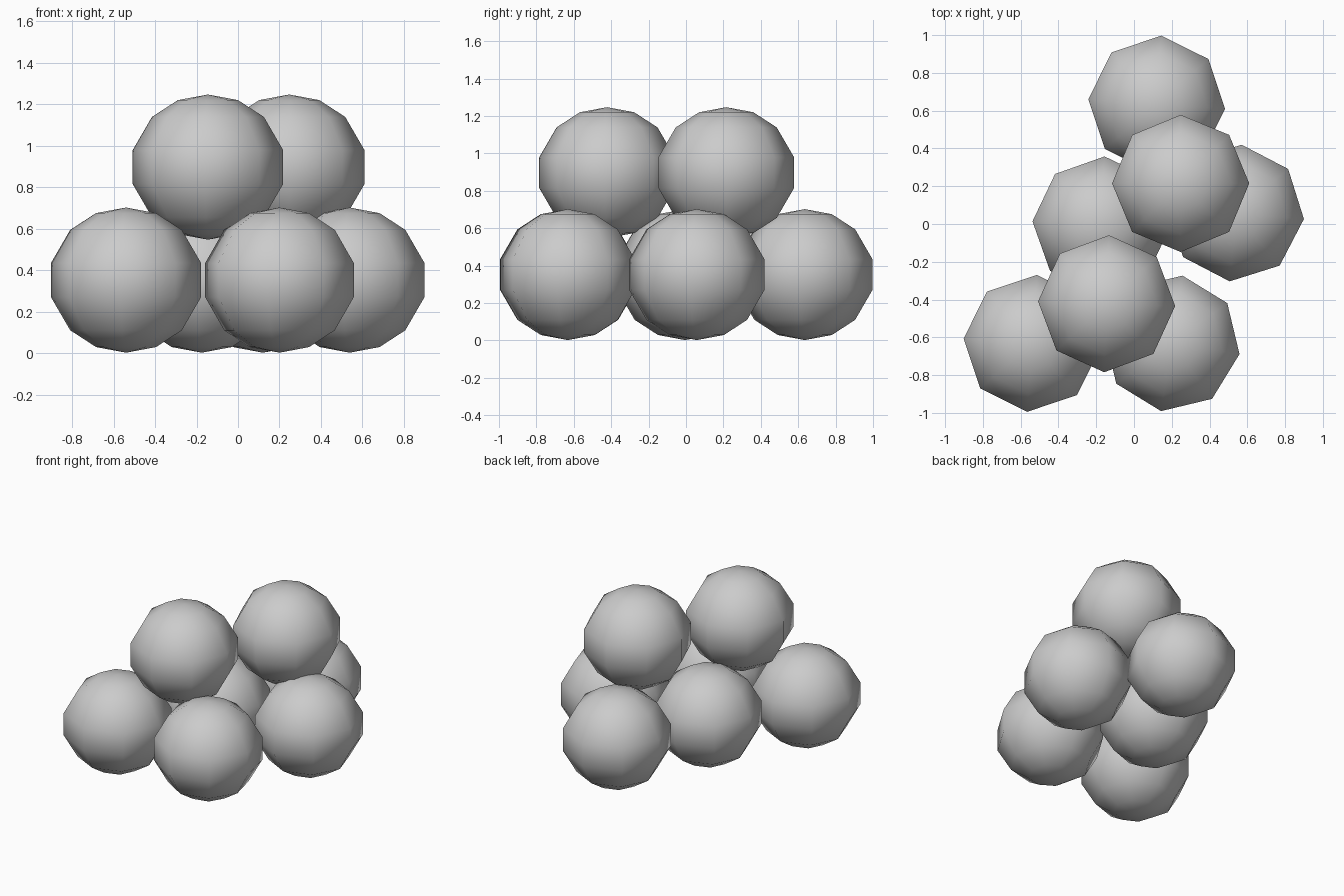
import bpy, bmesh
from math import cos, sin, radians, pi

if "Cube" in bpy.data.objects:
    bpy.data.objects.remove(bpy.data.objects["Cube"])

# Half profile of one ball: (radius, height) per ring, mirrored below
UPPER = [(0.145, 0.323), (0.270, 0.242), (0.363, 0.082)]
POLE = 0.35
SIDES = 8


def ball(name, loc, turn):
    """Eight-sided low-poly ball, turned about z."""
    bm = bmesh.new()
    rings = []
    for r, z in UPPER + [(r, -z) for r, z in reversed(UPPER)]:
        rings.append([bm.verts.new((r * cos(radians(turn) + 2 * pi * i / SIDES),
                                    r * sin(radians(turn) + 2 * pi * i / SIDES), z))
                      for i in range(SIDES)])
    top, bottom = bm.verts.new((0, 0, POLE)), bm.verts.new((0, 0, -POLE))
    for i in range(SIDES):
        j = (i + 1) % SIDES
        bm.faces.new((top, rings[0][i], rings[0][j]))
        bm.faces.new((bottom, rings[-1][j], rings[-1][i]))
        for a, b in zip(rings, rings[1:]):
            bm.faces.new((a[i], b[i], b[j], a[j]))
    for f in bm.faces:
        f.smooth = True
    mesh = bpy.data.meshes.new(name)
    bm.to_mesh(mesh)
    bm.free()
    obj = bpy.data.objects.new(name, mesh)
    obj.location = loc
    bpy.context.collection.objects.link(obj)


# Bottom layer of five balls
LOW, HIGH = 0.352, 0.897
ball("ball_front_left", (-0.54, -0.632, LOW), -4)
ball("ball_front_right", (0.20, -0.632, LOW), -9)
ball("ball_middle_left", (-0.175, -0.005, LOW), -3)
ball("ball_middle_right", (0.538, 0.058, LOW), -5)
ball("ball_back", (0.12, 0.635, LOW), -4)

# Upper layer of two balls
ball("ball_top_front", (-0.145, -0.422, HIGH), -2)
ball("ball_top_back", (0.247, 0.215, HIGH), 0)
